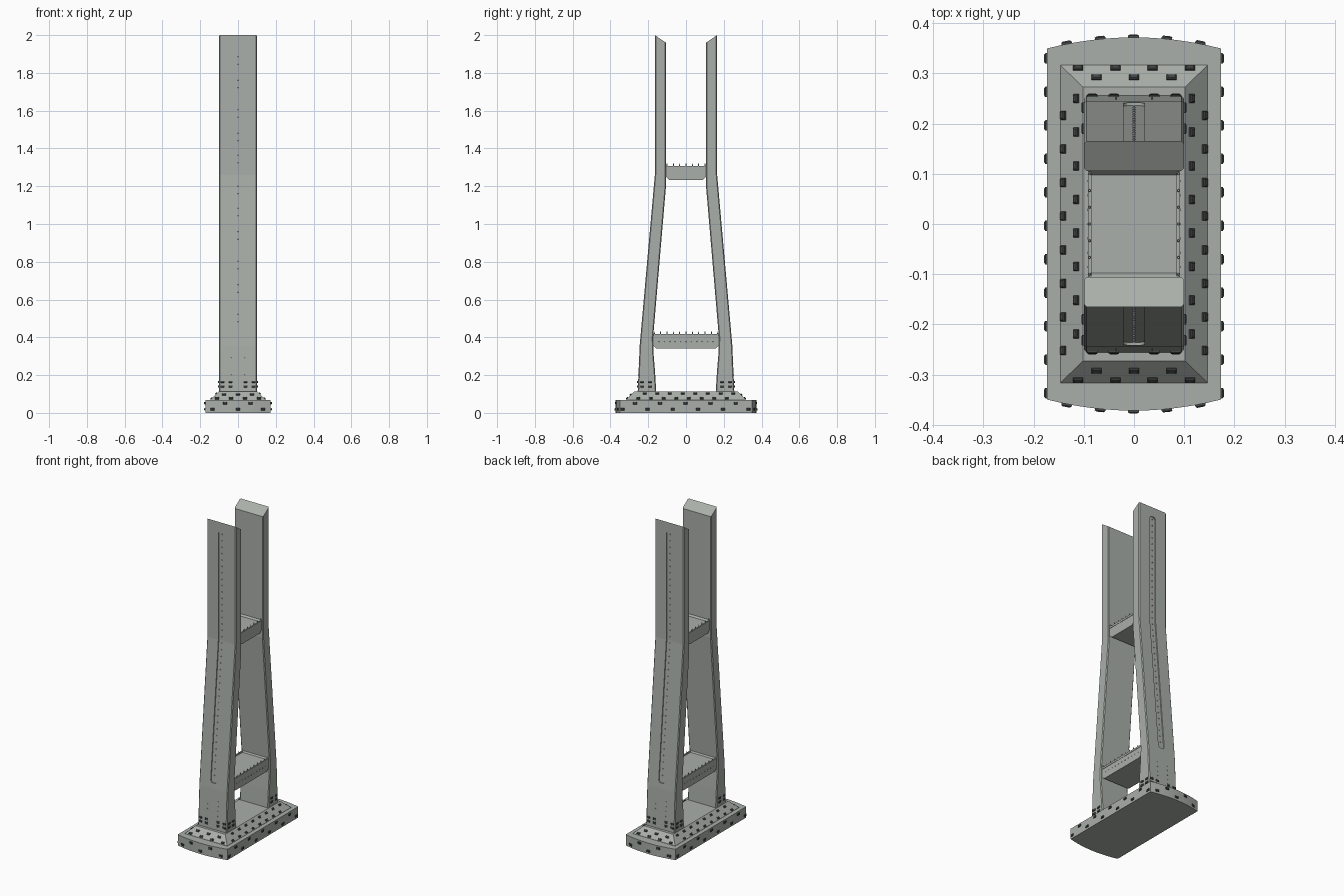
import bpy, bmesh, math
from mathutils import Vector, Matrix

if "Cube" in bpy.data.objects:
    bpy.data.objects.remove(bpy.data.objects["Cube"])


def material(name, col):
    m = bpy.data.materials.new(name)
    m.diffuse_color = (*col, 1)
    m.use_nodes = True
    m.node_tree.nodes["Principled BSDF"].inputs["Base Color"].default_value = m.diffuse_color
    return m


STONE = material("grey_green", (0.40, 0.43, 0.40))
DARK = material("dark_metal", (0.06, 0.065, 0.065))


def finish(bm, name, mat):
    bmesh.ops.recalc_face_normals(bm, faces=bm.faces)
    me = bpy.data.meshes.new(name)
    bm.to_mesh(me)
    bm.free()
    me.materials.append(mat)
    ob = bpy.data.objects.new(name, me)
    bpy.context.collection.objects.link(ob)
    return ob


def extrude_profile(bm, pts, vec):
    f = bm.faces.new([bm.verts.new(p) for p in pts])
    r = bmesh.ops.extrude_face_region(bm, geom=[f])
    bmesh.ops.translate(bm, vec=vec, verts=[g for g in r["geom"] if isinstance(g, bmesh.types.BMVert)])


def stud(bm, pos, normal, along, length=0.021, width=0.013, height=0.006):
    # tapered block sitting on a surface
    n = Vector(normal).normalized()
    t = Vector(along).normalized()
    b = n.cross(t)
    rings = []
    for h, k in ((-0.003, 1), (height * 0.6, 1), (height, 0.7)):
        rings.append([bm.verts.new(Vector(pos) + n * h + t * (u * k * length / 2) + b * (v * k * width / 2))
                      for u, v in ((-1, -1), (1, -1), (1, 1), (-1, 1))])
    for lo, hi in zip(rings, rings[1:]):
        for i in range(4):
            j = (i + 1) % 4
            bm.faces.new((lo[i], lo[j], hi[j], hi[i]))
    bm.faces.new(rings[0][::-1])
    bm.faces.new(rings[-1])


def rivet(bm, pos, normal, r=0.004, h=0.004):
    rot = Vector((0, 0, 1)).rotation_difference(Vector(normal)).to_matrix().to_4x4()
    bmesh.ops.create_cone(bm, cap_ends=True, segments=6, radius1=r, radius2=r * 0.6, depth=h * 2,
                          matrix=Matrix.Translation(pos) @ rot)


# plinth with bowed ends
def bow(x):
    return 0.35 + 0.022 * (1 - (x / 0.173) ** 2)


xs = [-0.173 + 0.346 * i / 12 for i in range(13)]
bm = bmesh.new()
extrude_profile(bm, [(x, -bow(x), 0) for x in xs] + [(x, bow(x), 0) for x in reversed(xs)], (0, 0, 0.068))
finish(bm, "plinth", STONE)

# sloped tier on the plinth
bm = bmesh.new()
rings = [[bm.verts.new((sx * a, sy * b, z)) for sx, sy in ((-1, -1), (1, -1), (1, 1), (-1, 1))]
         for a, b, z in ((0.147, 0.317, 0.06), (0.147, 0.317, 0.069), (0.102, 0.273, 0.113))]
for lo, hi in zip(rings, rings[1:]):
    for i in range(4):
        bm.faces.new((lo[i], lo[(i + 1) % 4], hi[(i + 1) % 4], hi[i]))
bm.faces.new(rings[0])
bm.faces.new(rings[-1])
finish(bm, "sloped_tier", STONE)

# studs on plinth and tier, in staggered rows
bm = bmesh.new()
for s in (-1, 1):
    for i in range(11):
        y = 0.33 - 0.0667 * i
        stud(bm, (s * 0.173, y, 0.052 if i % 2 else 0.019), (s, 0, 0), (0, 1, 0))
    for i in range(5):
        x = -0.134 + 0.0665 * i
        stud(bm, (x, s * bow(x), 0.052 if i % 2 else 0.019), (1.47 * x, s, 0), (s, -1.47 * x, 0))
    for i in range(16):
        y = 0.25 - 0.0335 * i
        a = 0.114 if i % 2 == 0 else 0.14
        stud(bm, (s * a, y, 0.069 + (0.147 - a) * 0.978), (s * 0.978, 0, 1), (0, 1, 0), 0.018, 0.012)
    for i in range(7):
        x = -0.1115 + 0.0372 * i
        d = 0.026 if i % 2 else 0.007
        stud(bm, (x, s * (0.317 - d), 0.069 + d), (0, s, 1), (1, 0, 0), 0.02, 0.012)
finish(bm, "base_studs", DARK)

# leg profile: outer and inner (y, z)
OUTER = [(0.256, 0.105), (0.245, 0.36), (0.165, 1.26), (0.165, 2.0)]
INNER = [(0.106, 1.96), (0.106, 1.20), (0.174, 0.40), (0.173, 0.33), (0.164, 0.22), (0.157, 0.105)]


def outer_y(z):
    for (y0, z0), (y1, z1) in zip(OUTER, OUTER[1:]):
        if z <= z1:
            return y0 + (y1 - y0) * (z - z0) / (z1 - z0)
    return OUTER[-1][0]


for s, label in ((-1, "front"), (1, "back")):
    bm = bmesh.new()
    extrude_profile(bm, [(-0.1, s * y, z) for y, z in OUTER + INNER], (0.2, 0, 0))
    long_edges = [e for e in bm.edges
                  if abs(e.verts[0].co.x - e.verts[1].co.x) < 1e-5
                  and abs(e.verts[0].co.z - e.verts[1].co.z) > 0.05]
    bmesh.ops.bevel(bm, geom=long_edges, offset=0.005, segments=1, affect='EDGES')
    leg = finish(bm, label + "_leg", STONE)

    # rounded slot cut down the outer face
    bm = bmesh.new()
    zs = (0.395, 1.26, 1.94)
    cut = [(outer_y(z) - 0.006, z) for z in zs] + [(outer_y(z) + 0.03, z) for z in reversed(zs)]
    extrude_profile(bm, [(-0.021, s * y, z) for y, z in cut], (0.042, 0, 0))
    ends = [e for e in bm.edges if abs(e.verts[0].co.x - e.verts[1].co.x) < 1e-5
            and abs(e.verts[0].co.z - e.verts[1].co.z) < 1e-4]
    bmesh.ops.bevel(bm, geom=ends, offset=0.015, segments=3, profile=0.5, affect='EDGES')
    cutter = finish(bm, label + "_slot_cutter", STONE)
    cutter.hide_render = True
    mod = leg.modifiers.new("slot", 'BOOLEAN')
    mod.operation, mod.object, mod.solver = 'DIFFERENCE', cutter, 'EXACT'
    bpy.context.view_layer.objects.active = leg
    bpy.ops.object.modifier_apply(modifier=mod.name)
    bpy.data.objects.remove(cutter)

    # rivets in the slot and on the foot
    bm = bmesh.new()
    for i in range(38):
        z = 0.44 + 0.0401 * i
        rivet(bm, (0, s * (outer_y(z) - 0.006), z), (0, s, 0.0))
    for x in (-0.036, 0.036):
        for i in range(4):
            z = 0.2 + 0.03 * i
            rivet(bm, (x, s * outer_y(z), z), (0, s, 0), 0.003, 0.002)
    finish(bm, label + "_leg_rivets", STONE)

    # studs around the foot
    bm = bmesh.new()
    for z in (0.14, 0.164):
        for x in (-0.083, -0.04, 0.04, 0.083):
            stud(bm, (x, s * outer_y(z), z), (0, s, 0.04), (1, 0, 0), 0.021, 0.012, 0.005)
        for y in (0.232, 0.19):
            for sx in (-1, 1):
                stud(bm, (sx * 0.1, s * y, z), (sx, 0, 0), (0, 1, 0), 0.021, 0.012, 0.005)
    finish(bm, label + "_leg_studs", DARK)


# cross beams with flared collars and rivets
def beam(name, half, bottom, top, spikes, side_rivets):
    bm = bmesh.new()
    k = half - 0.022
    pts = [(-k, bottom), (k, bottom), (half, bottom + 0.02), (half, top + 0.008),
           (k + 0.01, top - 0.008), (-k - 0.01, top - 0.008), (-half, top + 0.008), (-half, bottom + 0.02)]
    extrude_profile(bm, [(-0.09, y, z) for y, z in pts], (0.18, 0, 0))
    for s in (-1, 1):
        # raised lip along each long edge
        bmesh.ops.create_cube(bm, size=1, matrix=Matrix.Translation((s * 0.0885, 0, top - 0.006))
                              @ Matrix.Diagonal((0.007, 2 * half, 0.012, 1)))
        for i in range(spikes):
            y = (half - 0.01) * (2 * i / (spikes - 1) - 1)
            rivet(bm, (s * 0.0885, y, top), (0, 0, 1), 0.0035, 0.012)
        for i in range(side_rivets):
            y = (half - 0.035) * (2 * i / (side_rivets - 1) - 1)
            rivet(bm, (s * 0.09, y, (bottom + top) / 2), (s, 0, 0), 0.0035, 0.003)
    finish(bm, name, STONE)


beam("lower_cross_beam", 0.178, 0.34, 0.418, 11, 11)
beam("upper_cross_beam", 0.11, 1.233, 1.308, 7, 0)
